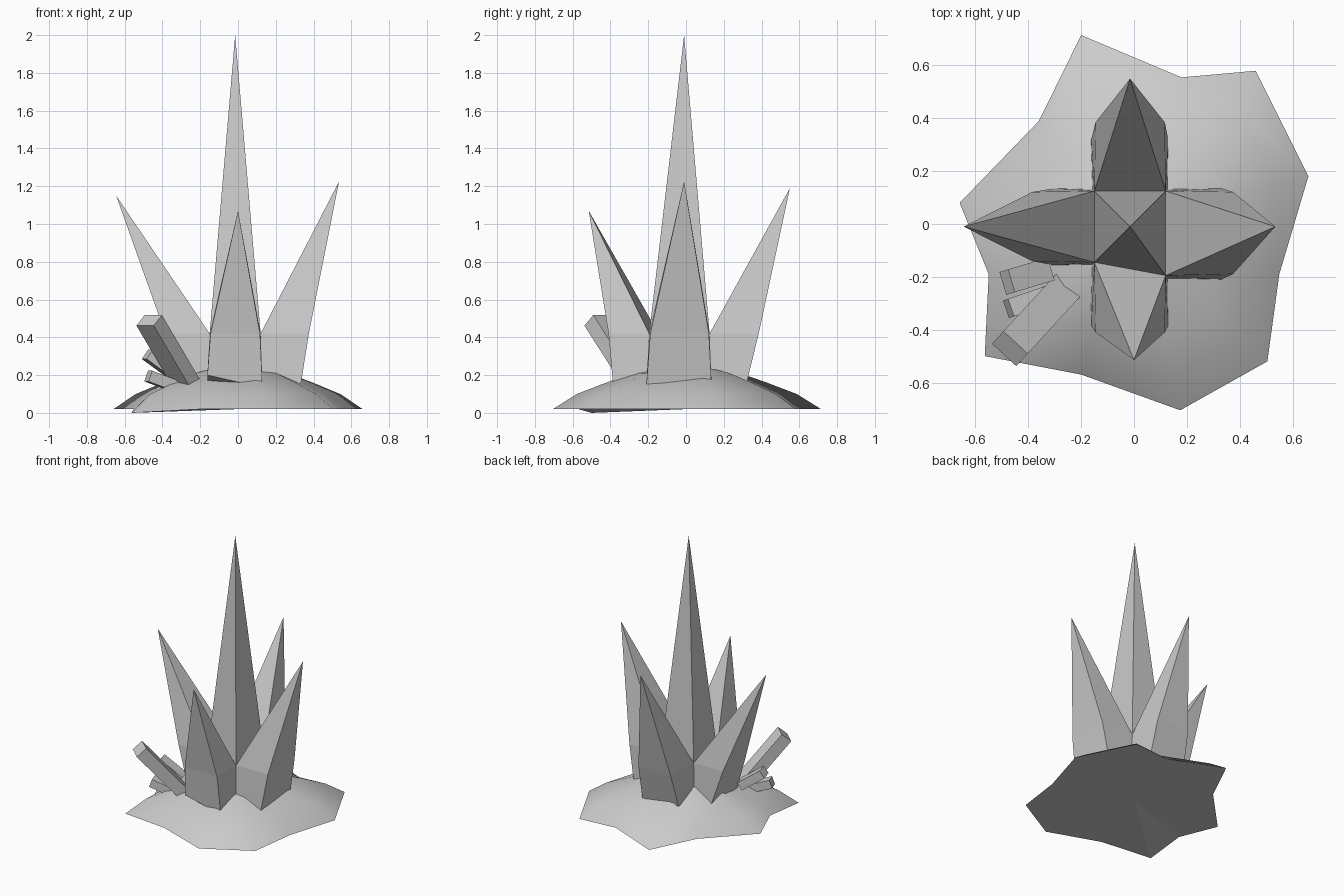
import bpy, bmesh
from mathutils import Vector, Matrix

if "Cube" in bpy.data.objects:
    bpy.data.objects.remove(bpy.data.objects["Cube"])


def make_object(name, bm):
    bmesh.ops.recalc_face_normals(bm, faces=bm.faces)
    mesh = bpy.data.meshes.new(name)
    bm.to_mesh(mesh)
    bm.free()
    obj = bpy.data.objects.new(name, mesh)
    bpy.context.collection.objects.link(obj)
    return obj


# Rock mound: an irregular outline drawn inward in rising rings
outline = [(-.2, .715), (-.36, .39), (-.66, .08), (-.55, -.19), (-.565, -.5), (-.2, -.57),
           (.175, -.705), (.505, -.52), (.55, -.19), (.66, .18), (.46, .58), (.18, .555)]
rings = [(1, .02), (.82, .1), (.6, .16), (.4, .21), (.2, .24)]
bm = bmesh.new()
loops = []
for scale, z in rings:
    loop = []
    for i, (x, y) in enumerate(outline):
        h = 0.0 if scale == 1 and i == 4 else z
        if scale == .4 and i in (1, 2):
            h += .04
        loop.append(bm.verts.new((x * scale, y * scale, h)))
    loops.append(loop)
n = len(outline)
for lo, hi in zip(loops, loops[1:]):
    for i in range(n):
        j = (i + 1) % n
        bm.faces.new((lo[i], lo[j], hi[j], hi[i]))
peak = bm.verts.new((0, 0, .25))
under = bm.verts.new((0, 0, .02))
for i in range(n):
    j = (i + 1) % n
    bm.faces.new((loops[-1][i], loops[-1][j], peak))
    bm.faces.new((loops[0][j], loops[0][i], under))
for f in bm.faces:
    f.smooth = under not in f.verts
make_object("rock_mound", bm)

# Crystal cluster: a centre spike on four shared corners, with a leaning spike on each side
bm = bmesh.new()
square = [(-.15, -.145), (.12, -.195), (.12, .125), (-.15, .125)]
top = [bm.verts.new((x, y, .42)) for x, y in square]
foot = [bm.verts.new((x * 1.08, y * 1.08, .12)) for x, y in square]
tip = bm.verts.new((-.015, -.01, 2))
# direction, apex, middle reach, foot reach, foot heights at each end
spikes = [((0, -1), (0, -.515, 1.07), .41, .385, .2, .135),
          ((1, 0), (.535, -.01, 1.225), .375, .33, .135, .155),
          ((0, 1), (-.015, .55, 1.19), .385, .32, .155, .18),
          ((-1, 0), (-.645, -.01, 1.15), .385, .3, .16, .15)]
for i, (d, apex, mid, low, za, zb) in enumerate(spikes):
    j = (i + 1) % 4
    a, b = top[i], top[j]
    bm.faces.new((a, b, tip))
    p = bm.verts.new(apex)

    def outer(src, reach, z, s):
        if d[0]:
            return bm.verts.new((d[0] * reach, src.co.y * s, z))
        return bm.verts.new((src.co.x * s, d[1] * reach, z))
    ma, mb = outer(a, mid, .42, .97), outer(b, mid, .42, .97)
    la, lb = outer(foot[i], low, za, 1), outer(foot[j], low, zb, 1)
    bm.faces.new((a, p, b))
    bm.faces.new((a, ma, p))
    bm.faces.new((b, p, mb))
    bm.faces.new((p, ma, mb))
    bm.faces.new((ma, la, lb, mb))
    bm.faces.new((a, foot[i], la, ma))
    bm.faces.new((b, mb, lb, foot[j]))
    bm.faces.new((foot[i], foot[j], lb, la))
bm.faces.new(foot)
make_object("crystal_spikes", bm)


# Small square prisms leaning out of the mound
def prism(name, start, end, width, depth):
    start, end = Vector(start), Vector(end)
    axis = end - start
    side = axis.cross(Vector((0, 0, 1))).normalized()
    up = side.cross(axis).normalized()
    rot = Matrix((side, axis.normalized(), up)).transposed().to_4x4()
    bm = bmesh.new()
    bmesh.ops.create_cube(bm, size=1, matrix=Matrix.Translation((start + end) / 2) @ rot
                          @ Matrix.Diagonal((width, axis.length, depth, 1)))
    make_object(name, bm)


prism("large_side_crystal", (-.27, -.255, .15), (-.47, -.472, .49), .125, .085)
prism("upper_small_crystal", (-.33, -.175, .2), (-.48, -.22, .31), .09, .06)
prism("lower_small_crystal", (-.33, -.27, .14), (-.475, -.32, .195), .07, .06)
